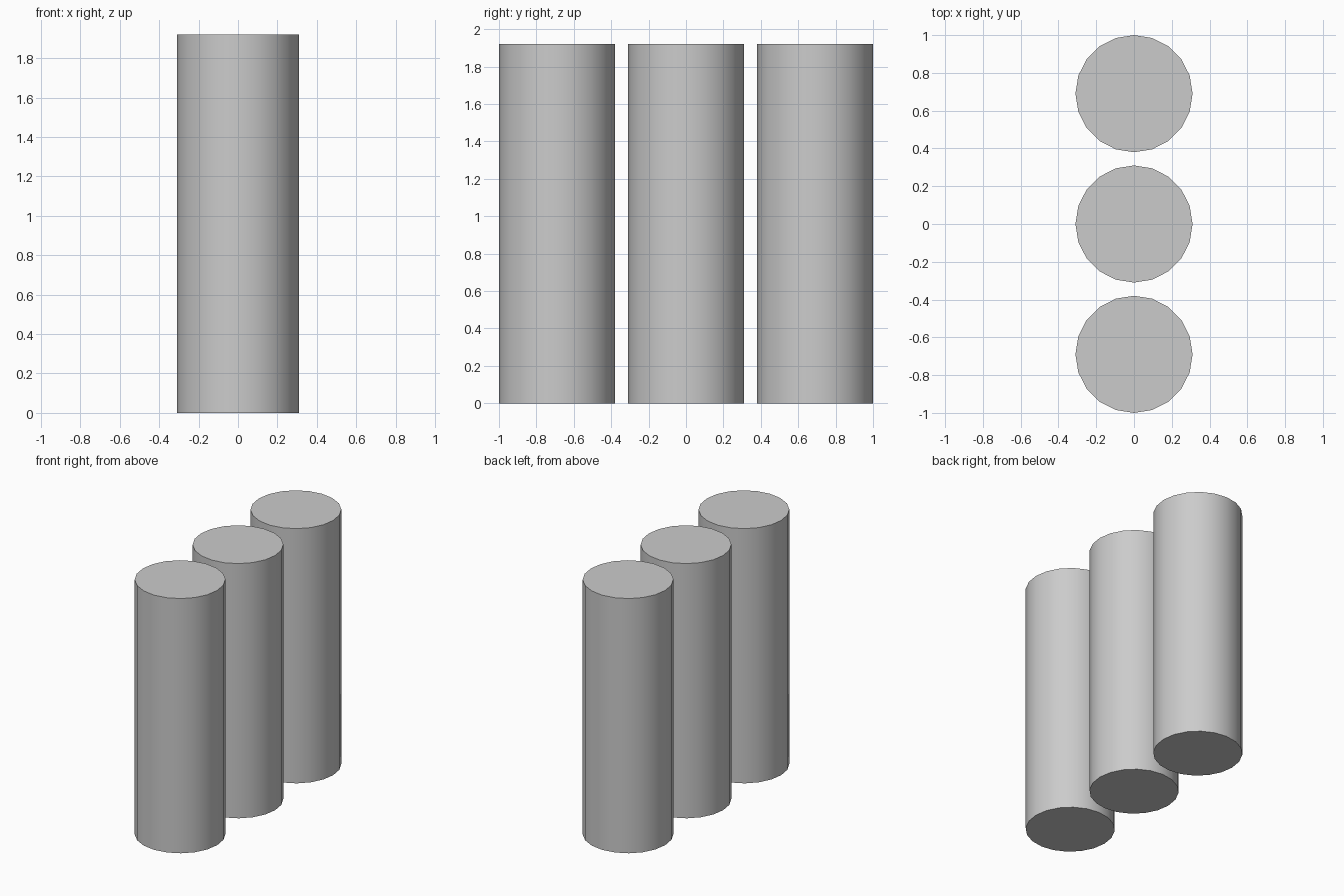
import bpy

if "Cube" in bpy.data.objects:
    bpy.data.objects.remove(bpy.data.objects["Cube"])

RADIUS = 0.31
HEIGHT = 1.92
SPACING = 0.69


def add_column(name, y):
    # Upright 20-sided cylinder with flat caps, standing on the ground
    bpy.ops.mesh.primitive_cylinder_add(
        vertices=20, radius=RADIUS, depth=HEIGHT, location=(0, y, HEIGHT / 2))
    bpy.context.object.name = name
    bpy.ops.object.shade_smooth_by_angle()


# Row of three equal columns along y
for i, name in enumerate(("front_column", "middle_column", "back_column")):
    add_column(name, (i - 1) * SPACING)
